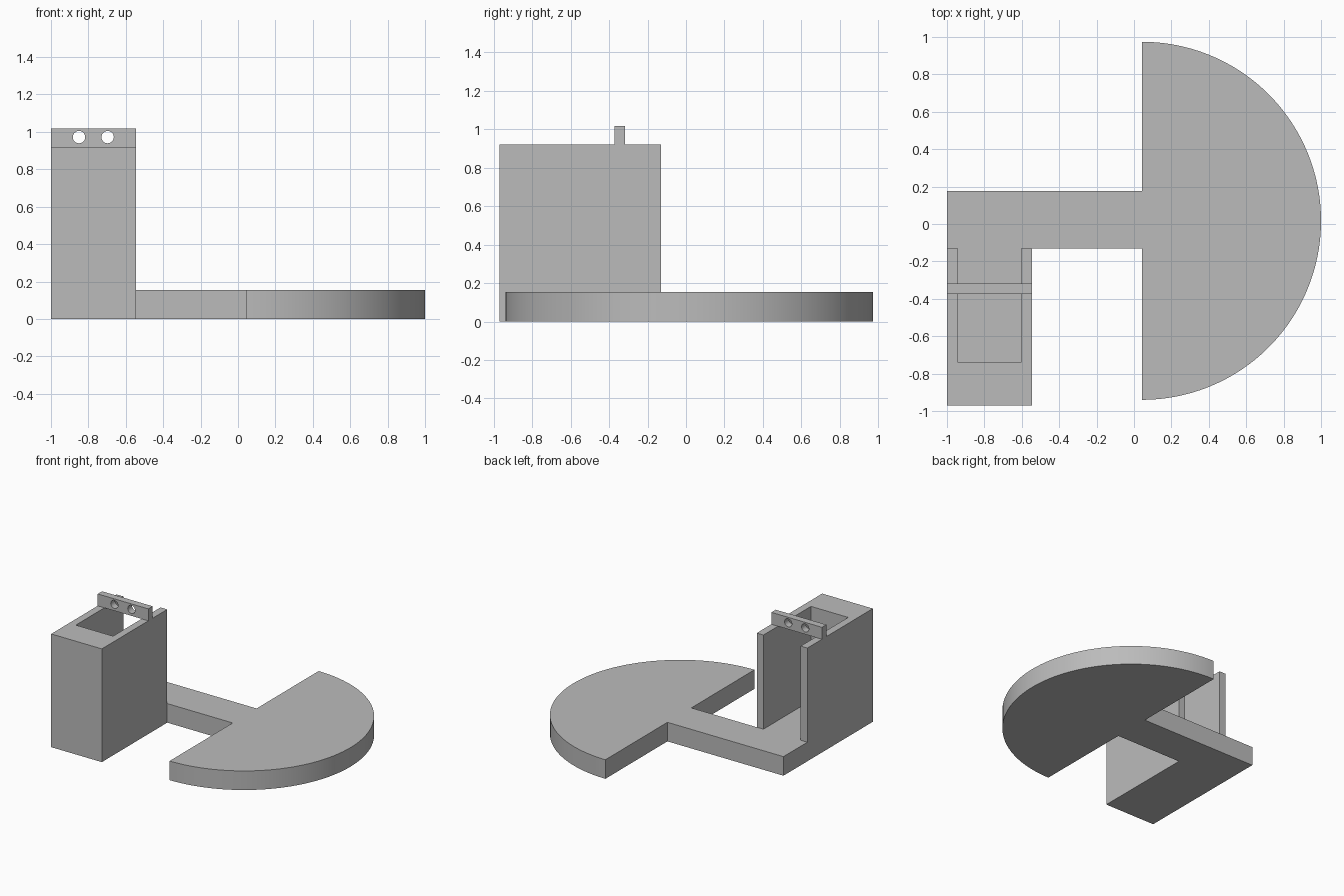
import bpy
import bmesh
from math import pi, sin, cos, radians

if "Cube" in bpy.data.objects:
    bpy.data.objects.remove(bpy.data.objects["Cube"])

GREY = (0.5, 0.5, 0.5, 1.0)
mat = bpy.data.materials.new("plain grey")
mat.use_nodes = True
mat.diffuse_color = GREY
mat.node_tree.nodes["Principled BSDF"].inputs["Base Color"].default_value = GREY


def prism(name, outline, z0, z1):
    """Extrude a counter-clockwise outline from z0 up to z1."""
    bm = bmesh.new()
    face = bm.faces.new([bm.verts.new((x, y, z0)) for x, y in outline])
    ext = bmesh.ops.extrude_face_region(bm, geom=[face], use_keep_orig=True)
    top = [g for g in ext["geom"] if isinstance(g, bmesh.types.BMVert)]
    bmesh.ops.translate(bm, verts=top, vec=(0, 0, z1 - z0))
    bmesh.ops.recalc_face_normals(bm, faces=bm.faces)
    mesh = bpy.data.meshes.new(name)
    bm.to_mesh(mesh)
    bm.free()
    mesh.materials.append(mat)
    obj = bpy.data.objects.new(name, mesh)
    bpy.context.collection.objects.link(obj)
    return obj


def activate(obj):
    bpy.ops.object.select_all(action="DESELECT")
    obj.select_set(True)
    bpy.context.view_layer.objects.active = obj


# Main dimensions
LEFT, RIGHT = -1.0, -0.545             # holder outer sides
IN_L, IN_R = -0.94, -0.605             # holder inner sides
FRONT, IN_FRONT, BACK = -0.97, -0.74, -0.13
ARM_BACK = 0.177
PLATE, WALL_TOP, BAR_TOP = 0.155, 0.92, 1.017
CX, CY, R = 0.043, 0.017, 0.957        # half disc

# Base plate: half disc, arm and the floor of the holder in one outline
STEPS = 96
arc = [(CX + R * cos(a), CY + R * sin(a))
       for a in (-pi / 2 + pi * i / STEPS for i in range(STEPS + 1))]
arm = [(CX, ARM_BACK), (LEFT, ARM_BACK), (LEFT, BACK), (IN_L, BACK),
       (IN_L, IN_FRONT), (IN_R, IN_FRONT), (IN_R, BACK), (CX, BACK)]
base = prism("base_plate", arc + arm, 0, PLATE)
activate(base)
bpy.ops.object.shade_smooth_by_angle(angle=radians(30))

# Holder: thick front and two thin sides, open at the back
prism("holder_walls",
      [(LEFT, FRONT), (RIGHT, FRONT), (RIGHT, BACK), (IN_R, BACK),
       (IN_R, IN_FRONT), (IN_L, IN_FRONT), (IN_L, BACK), (LEFT, BACK)],
      0, WALL_TOP)

# Cross bar over the holder with two round holes
BAR_F, BAR_B = -0.373, -0.317
bar = prism("cross_bar", [(LEFT, BAR_F), (RIGHT, BAR_F), (RIGHT, BAR_B), (LEFT, BAR_B)],
            WALL_TOP, BAR_TOP)
for x in (-0.85, -0.697):
    bpy.ops.mesh.primitive_cylinder_add(vertices=32, radius=0.033, depth=0.3,
                                        location=(x, (BAR_F + BAR_B) / 2, 0.972),
                                        rotation=(pi / 2, 0, 0))
    cutter = bpy.context.object
    cutter.name = "hole_cutter"
    cutter.hide_render = True
    activate(bar)
    mod = bar.modifiers.new("hole", "BOOLEAN")
    mod.operation = "DIFFERENCE"
    mod.solver = "EXACT"
    mod.object = cutter
    bpy.ops.object.modifier_apply(modifier=mod.name)
    bpy.data.objects.remove(cutter)
activate(bar)
bpy.ops.object.shade_smooth_by_angle(angle=radians(30))
